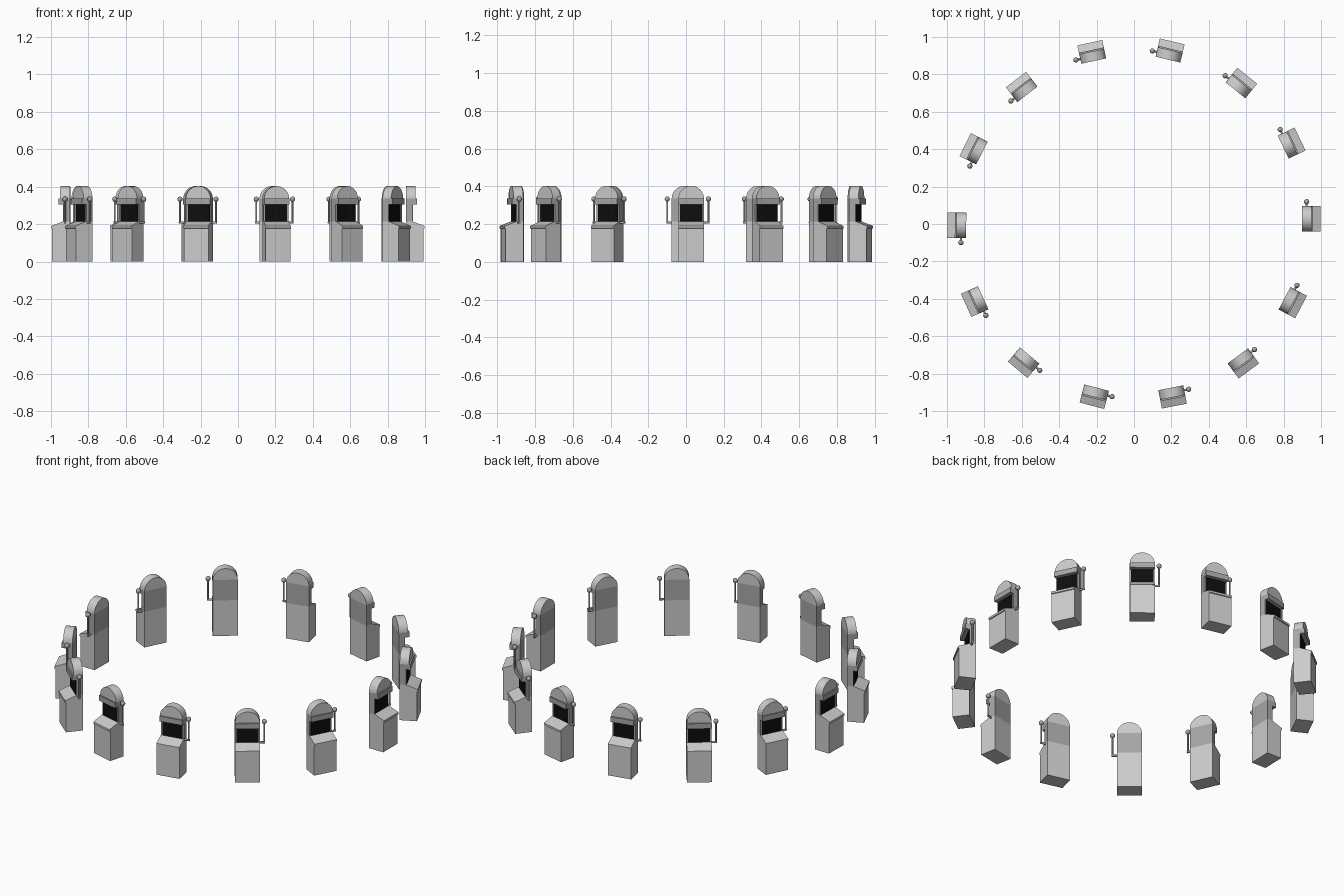
import bpy, bmesh, math
from mathutils import Matrix, Vector

cube = bpy.data.objects.get("Cube")
if cube:
    bpy.data.objects.remove(cube, do_unlink=True)


def material(name, value):
    m = bpy.data.materials.new(name)
    m.use_nodes = True
    m.diffuse_color = (value, value, value, 1)
    m.node_tree.nodes["Principled BSDF"].inputs["Base Color"].default_value = (value, value, value, 1)
    return m


LIGHT = material("light grey", 0.6)
MID = material("mid grey", 0.38)
BLACK = material("screen black", 0.004)

COUNT = 14
STEP = math.radians(25.54)
BACK = 0.897            # ring radius at the cabinet back
CENTRE = 0.027          # sideways offset of the cabinet
HALF = 0.068            # half width of the cabinet


def finish(name, bm, mat, smooth=False):
    bmesh.ops.recalc_face_normals(bm, faces=bm.faces)
    mesh = bpy.data.meshes.new(name)
    bm.to_mesh(mesh)
    bm.free()
    mesh.materials.append(mat)
    ob = bpy.data.objects.new(name, mesh)
    bpy.context.collection.objects.link(ob)
    if smooth:
        bpy.ops.object.select_all(action='DESELECT')
        ob.select_set(True)
        bpy.context.view_layer.objects.active = ob
        bpy.ops.object.shade_smooth_by_angle(angle=math.radians(40))
    return ob


def extrude(name, outline, offset, mat, smooth=False):
    bm = bmesh.new()
    face = bm.faces.new([bm.verts.new(p) for p in outline])
    moved = bmesh.ops.extrude_face_region(bm, geom=[face])["geom"]
    bmesh.ops.translate(bm, vec=offset, verts=[v for v in moved if isinstance(v, bmesh.types.BMVert)])
    if face not in bm.faces:
        bm.faces.new([v for v in bm.verts][:len(outline)])
    return finish(name, bm, mat, smooth)


def side_profile(name, points, mat, half=HALF):
    # points are (depth from the back, height), extruded across the width
    outline = [(CENTRE - half, -BACK - d, z) for d, z in points]
    return extrude(name, outline, Vector((2 * half, 0, 0)), mat)


def block(name, d0, d1, z0, z1, mat, half=HALF):
    return side_profile(name, [(d0, z0), (d1, z0), (d1, z1), (d0, z1)], mat, half)


def rod(bm, a, b, radius):
    a, b = Vector(a), Vector(b)
    turn = (b - a).to_track_quat('Z', 'Y').to_matrix().to_4x4()
    bmesh.ops.create_cone(bm, cap_ends=True, segments=10, radius1=radius, radius2=radius,
                          depth=(b - a).length, matrix=Matrix.Translation((a + b) / 2) @ turn)


# Lower cabinet with a lipped, sloping counter
parts = [side_profile("lower_cabinet", [(0, 0), (0.095, 0), (0.095, 0.176), (0.1, 0.178),
                                        (0.1, 0.19), (0.04, 0.213), (0, 0.213)], LIGHT)]

# Upper cabinet, screen plate and brow above the screen
parts.append(block("upper_cabinet", 0, 0.036, 0.213, 0.305, MID))
parts.append(block("screen", 0.036, 0.038, 0.214, 0.304, BLACK, HALF - 0.008))
parts.append(block("brow", 0, 0.06, 0.305, 0.336, MID))

# Rounded top
arc = [(CENTRE + HALF * math.cos(math.pi * i / 20), -BACK, 0.335 + HALF * math.sin(math.pi * i / 20))
       for i in range(21)]
parts.append(extrude("rounded_top", arc, Vector((0, -0.052, 0)), LIGHT, True))

# Pull lever on the side
side = CENTRE + HALF
arm, depth = side + 0.024, -BACK - 0.026
bm = bmesh.new()
rod(bm, (side - 0.004, depth, 0.208), (arm + 0.005, depth, 0.208), 0.006)
rod(bm, (arm, depth, 0.204), (arm, depth, 0.328), 0.005)
parts.append(finish("lever_arm", bm, MID, True))
bm = bmesh.new()
bmesh.ops.create_uvsphere(bm, u_segments=14, v_segments=8, radius=0.014,
                          matrix=Matrix.Translation((arm, depth, 0.333)))
parts.append(finish("lever_knob", bm, MID, True))

# Repeat the machine around the ring, facing outward
for part in parts:
    base = part.name
    for k in range(COUNT):
        ob = part if k == 0 else bpy.data.objects.new(f"{base}_{k + 1}", part.data)
        if k:
            bpy.context.collection.objects.link(ob)
        ob.rotation_euler.z = math.pi / 2 + k * STEP
